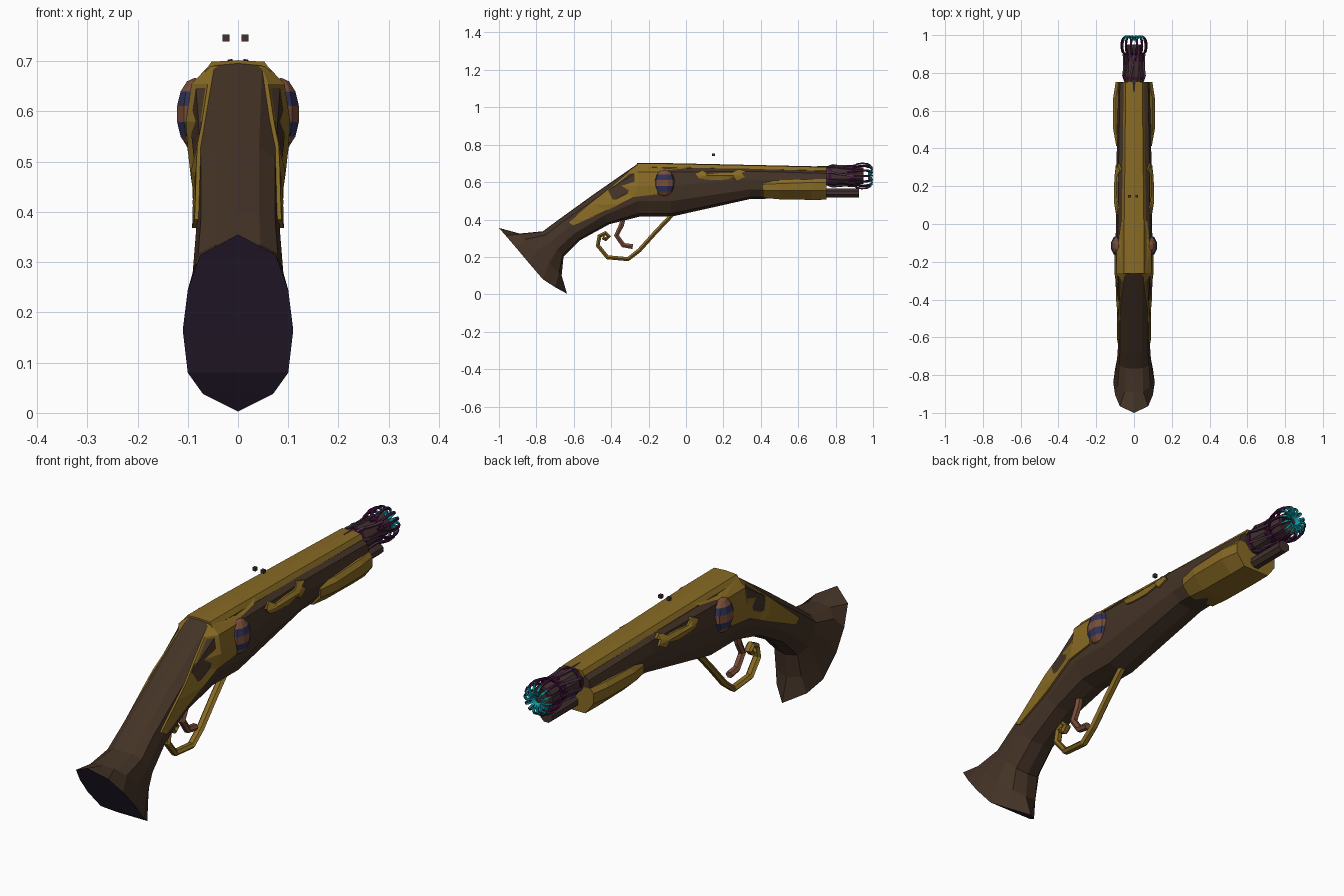
import bpy, bmesh, math
from mathutils import Vector, Matrix
from mathutils.bvhtree import BVHTree

if "Cube" in bpy.data.objects:
    bpy.data.objects.remove(bpy.data.objects["Cube"])


def material(name, r, g, b):
    m = bpy.data.materials.new(name)
    lin = [((c / 255 + 0.055) / 1.055) ** 2.4 if c > 10 else c / 255 / 12.92 for c in (r, g, b)]
    m.diffuse_color = (*lin, 1)
    m.use_nodes = True
    m.node_tree.nodes["Principled BSDF"].inputs["Base Color"].default_value = m.diffuse_color
    return m


WOOD = material("dark_wood", 68, 51, 38)
GOLD = material("old_gold", 136, 106, 36)
BUTT = material("butt_purple", 60, 46, 70)
COPPER = material("copper", 122, 78, 58)
BLUE = material("navy_blue", 48, 50, 88)
STEEL = material("barrel_brown", 66, 49, 46)
CLAW = material("claw_purple", 62, 18, 56)
VINE = material("vine_purple", 80, 48, 76)
CYAN = material("glow_cyan", 10, 150, 160)


def finish(bm, name, *mats, fix=True):
    if fix:
        bmesh.ops.recalc_face_normals(bm, faces=bm.faces)
    me = bpy.data.meshes.new(name)
    bm.to_mesh(me)
    for m in mats:
        me.materials.append(m)
    ob = bpy.data.objects.new(name, me)
    bpy.context.collection.objects.link(ob)
    return ob


def loft(bm, rings, mat=0, ladder_cap=None):
    """Skin closed rings; ladder_cap closes the first ring in cross strips."""
    vs = [[bm.verts.new(p) for p in r] for r in rings]
    n = len(vs[0])
    for a, b in zip(vs, vs[1:]):
        for i in range(n):
            j = (i + 1) % n
            bm.faces.new((a[i], a[j], b[j], b[i])).material_index = mat
    bm.faces.new(vs[-1]).material_index = mat
    if ladder_cap is None:
        bm.faces.new(vs[0]).material_index = mat
    else:
        a = vs[0]
        for i in range(n // 2):
            quad = list(dict.fromkeys((a[i], a[i + 1], a[n - i - 1], a[-i % n])))
            bm.faces.new(quad).material_index = ladder_cap


def mirrored(half):
    return half + [(-x, y, z) for x, y, z in reversed(half) if x > 0]


def tube_rings(path, r, rx, sides):
    """Rings around a path that lies in the y-z plane."""
    pts = [Vector((0, y, z)) for y, z in path]
    rings = []
    for i, p in enumerate(pts):
        t = (pts[min(i + 1, len(pts) - 1)] - pts[max(i - 1, 0)]).normalized()
        nrm = Vector((0, -t.z, t.y))
        angs = [2 * math.pi * (k + 0.5) / sides for k in range(sides)]
        rings.append([p + nrm * r * math.cos(a) + Vector((rx * math.sin(a), 0, 0)) for a in angs])
    return rings


def tube(name, path, r, rx, mat, sides=6):
    bm = bmesh.new()
    loft(bm, tube_rings(path, r, rx, sides))
    return finish(bm, name, mat)


# Wooden stock: butt ring, then sections given by top, bottom and half width
butt = [(0, -1, .355), (.075, -.965, .315), (.1, -.905, .245), (.11, -.838, .165),
        (.1, -.765, .08), (.07, -.70, .038), (0, -.636, .003)]
section = [(0, 0), (.015, .5), (.14, .88), (.4, 1), (.7, .95), (.94, .6), (1, 0)]
stations = [((-.89, .325), (-.665, .10), .098), ((-.765, .337), (-.655, .2), .09),
            ((-.68, .40), (-.565, .29), .084), ((-.5, .53), (-.41, .375), .084),
            ((-.26, .697), (-.25, .415), .096), ((-.08, .692), (-.08, .415), .097),
            ((.345, .682), (.345, .51), .092), ((.75, .668), (.75, .515), .085)]
rings = [mirrored(butt)]
for (ty, tz), (by, bz), w in stations:
    rings.append(mirrored([(w * f, ty + (by - ty) * t, tz + (bz - tz) * t) for t, f in section]))
bm = bmesh.new()
loft(bm, rings, 0, ladder_cap=1)
finish(bm, "stock", WOOD, BUTT)
surface = BVHTree.FromBMesh(bm)


def side_plate(name, outline, lift, ys, zs, bulge=0):
    """Raised plate that follows the side of the stock, on both sides."""
    for s, tag in ((1, "right"), (-1, "left")):
        b = bmesh.new()
        b.faces.new([b.verts.new((0, y, z)) for y, z in outline])
        for cuts, no in ((ys, (0, 1, 0)), (zs, (0, 0, 1))):
            for c in cuts:
                bmesh.ops.bisect_plane(b, geom=b.verts[:] + b.edges[:] + b.faces[:],
                                       plane_co=Vector(no) * c, plane_no=no)
        for v in b.verts:
            hit = surface.ray_cast(Vector((1, v.co.y, v.co.z)), Vector((-1, 0, 0)))[0]
            if hit is None:
                hit = surface.find_nearest(Vector((.05, v.co.y, v.co.z)))[0]
            v.co.x = s * (abs(hit.x) + lift + (0 if v.is_boundary else bulge))
        bmesh.ops.triangulate(b, faces=[f for f in b.faces if len(f.verts) > 4])
        rim = bmesh.ops.extrude_edge_only(b, edges=[e for e in b.edges if e.is_boundary])
        for v in rim["geom"]:
            if isinstance(v, bmesh.types.BMVert):
                v.co.x -= s * .025
        bmesh.ops.recalc_face_normals(b, faces=b.faces)
        if sum(f.normal.x * f.calc_area() for f in b.faces) * s < 0:
            bmesh.ops.reverse_faces(b, faces=b.faces)
        finish(b, name + "_" + tag, GOLD, fix=False)


# Gold wrist plates and side ornaments
side_plate("wrist_plate",
           [(-.63, .385), (-.45, .535), (-.265, .69), (.03, .69), (.01, .675), (-.13, .66), (-.155, .535),
            (-.28, .52), (-.42, .45), (-.60, .368)],
           .008, [-.5, -.41, -.26, -.13, -.08], [.42, .48, .58, .655])
side_plate("side_ornament",
           [(.05, .645), (.085, .662), (.12, .642), (.18, .648), (.25, .65), (.285, .668), (.32, .66),
            (.295, .648), (.315, .63), (.27, .607), (.25, .622), (.19, .61), (.11, .613), (.07, .62)],
           .008, [.11, .19, .25], [.635], bulge=.009)

# Gold strip along the top
bm = bmesh.new()
loft(bm, [mirrored([(0, y, z), (w * .8, y, z - .003), (w, y, z - .022), (w * .8, y, z - .05)])
          for y, z, w in ((-.262, .702, .066), (-.08, .701, .066), (.345, .692, .06), (.752, .683, .055))])
finish(bm, "top_strip", GOLD)

# Gold fore-end wrapping the underside
bm = bmesh.new()
loft(bm, [mirrored([(w - .015, y, zt + .006), (w, y, zt - .012), (w, y, .555), (.06, y, zb), (.02, y, zb)])
          for y, w, zt, zb in ((.412, .094, .600, .516), (.5, .11, .604, .508),
                               (.67, .11, .610, .505), (.752, .097, .610, .506))])
finish(bm, "fore_end", GOLD)

# Striped side bosses: alternate sphere rings are blue
for s, tag in ((1, "right"), (-1, "left")):
    bm = bmesh.new()
    bmesh.ops.create_uvsphere(bm, u_segments=10, v_segments=7, radius=1)
    for f in bm.faces:
        f.material_index = int((math.acos(max(-1, min(1, f.calc_center_median().z))) * 7 / math.pi)) % 2 ^ 0
        z = f.calc_center_median().z
        f.material_index = 1 if .25 < z < .62 and z > .3 or -.62 < z < -.3 else 0
    bm.transform(Matrix.Translation((s * .086, -.115, .595)) @ Matrix.Diagonal((.038, .058, .072, 1)))
    finish(bm, "striped_boss_" + tag, COPPER, BLUE)

# Trigger guard with curled end, and trigger
tube("trigger_guard",
     [(-.07, .43), (-.16, .335), (-.25, .235), (-.31, .188), (-.42, .198), (-.472, .262), (-.462, .312),
      (-.43, .327), (-.413, .31), (-.43, .295), (-.445, .305)], .013, .018, GOLD)
tube("trigger", [(-.335, .41), (-.345, .37), (-.372, .315), (-.335, .263), (-.285, .255)], .015, .016, COPPER)

# Barrel with open bore
bm = bmesh.new()
rad = ((.70, .052), (.80, .052), (.95, .046), (.95, .032), (.80, .03))
loft(bm, [[(r * math.cos(a), y, .633 + r * math.sin(a))
           for a in [math.pi * (2 * k + 1) / 10 for k in range(10)]] for y, r in rad])
finish(bm, "barrel", STEEL)

# Ramrod below the barrel
tube("ramrod", [(.70, .543), (.925, .543)], .026, .028, STEEL, 8)

# Vines on the barrel, claws around the muzzle and their glowing tips
AXIS = Vector((0, 0, .633))


def radial(name, path, count, r, rx, mat, twist=0.0):
    b = bmesh.new()
    base = tube_rings(path, r, rx, 4)
    for k in range(count):
        rot = 2 * math.pi * (k + .5) / count
        loft(b, [[AXIS + Matrix.Rotation(rot + twist * i, 3, 'Y') @ p for p in ring]
                 for i, ring in enumerate(base)])
    return finish(b, name, mat)


radial("barrel_vines", [(.755, .05), (.785, .06), (.82, .054), (.86, .053), (.90, .056)], 8, .006, .007, VINE, .1)
radial("muzzle_claws", [(.86, .05), (.895, .05), (.912, .064), (.94, .069), (.97, .066), (.986, .057)],
       14, .005, .007, CLAW)
radial("glowing_tips", [(.96, .0655), (.982, .06), (.995, .045), (.992, .028), (.975, .015)],
       14, .0055, .006, CYAN)

# Collars holding the vines
for y in (.77, .885):
    bm = bmesh.new()
    loft(bm, [[AXIS + Vector((.056 * math.cos(a), yy, .056 * math.sin(a)))
               for a in [math.pi * (2 * k + 1) / 10 for k in range(10)]] for yy in (y - .007, y + .007)])
    finish(bm, "vine_collar", CLAW)

# Two small sight beads above the barrel
for x in (-.024, .014):
    bm = bmesh.new()
    bmesh.ops.create_cube(bm, size=.014)
    bm.transform(Matrix.Translation((x, .147, .746)))
    finish(bm, "sight_bead", STEEL)
